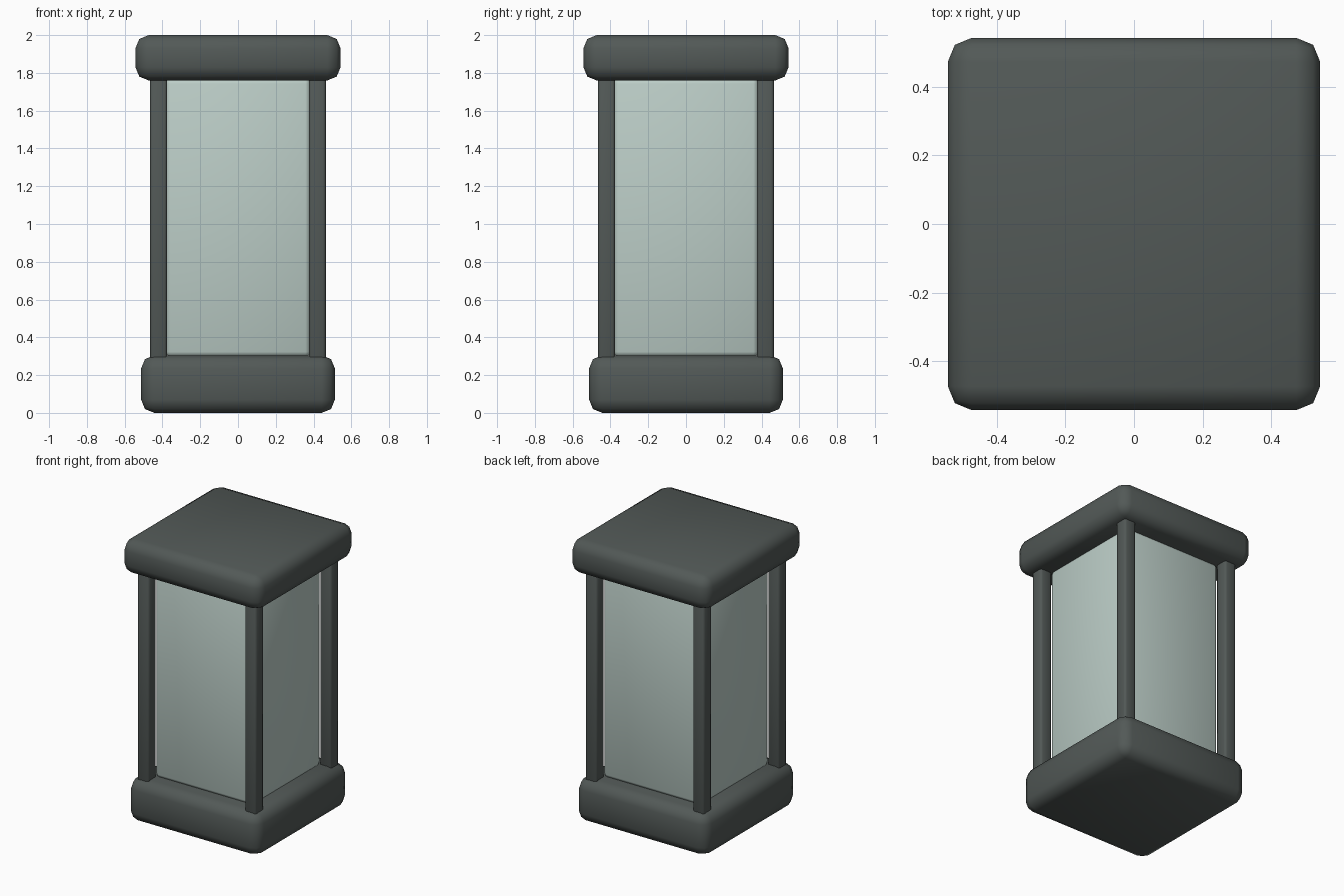
import bpy

if "Cube" in bpy.data.objects:
    bpy.data.objects.remove(bpy.data.objects["Cube"])


def material(name, color):
    mat = bpy.data.materials.new(name)
    mat.diffuse_color = color
    mat.use_nodes = True
    mat.node_tree.nodes["Principled BSDF"].inputs["Base Color"].default_value = mat.diffuse_color
    return mat


metal = material("dark_metal", (0.085, 0.1, 0.095, 1))
glass = material("frosted_glass", (0.5, 0.61, 0.57, 1))


def rounded_box(name, half, z0, z1, bevel, mat, x=0.0, y=0.0):
    """Square box from z0 to z1 with two-segment rounded edges."""
    bpy.ops.mesh.primitive_cube_add(size=1, location=(x, y, (z0 + z1) / 2))
    ob = bpy.context.object
    ob.name = name
    ob.scale = (2 * half, 2 * half, z1 - z0)
    bpy.ops.object.transform_apply(location=False, rotation=False, scale=True)
    mod = ob.modifiers.new("rounding", "BEVEL")
    mod.width = bevel
    mod.segments = 2
    ob.data.materials.append(mat)
    bpy.ops.object.shade_smooth()
    return ob


# Base and cap blocks
rounded_box("base", 0.513, 0.0, 0.305, 0.07, metal)
rounded_box("cap", 0.543, 1.76, 2.0, 0.07, metal)

# Glass body between them
rounded_box("glass_body", 0.382, 0.298, 1.768, 0.025, glass)

# Four corner posts
for side_y, depth in ((-1, "front"), (1, "back")):
    for side_x, side in ((-1, "left"), (1, "right")):
        rounded_box(f"{depth}_{side}_post", 0.045, 0.26, 1.80, 0.015, metal,
                    0.42 * side_x, 0.42 * side_y)
